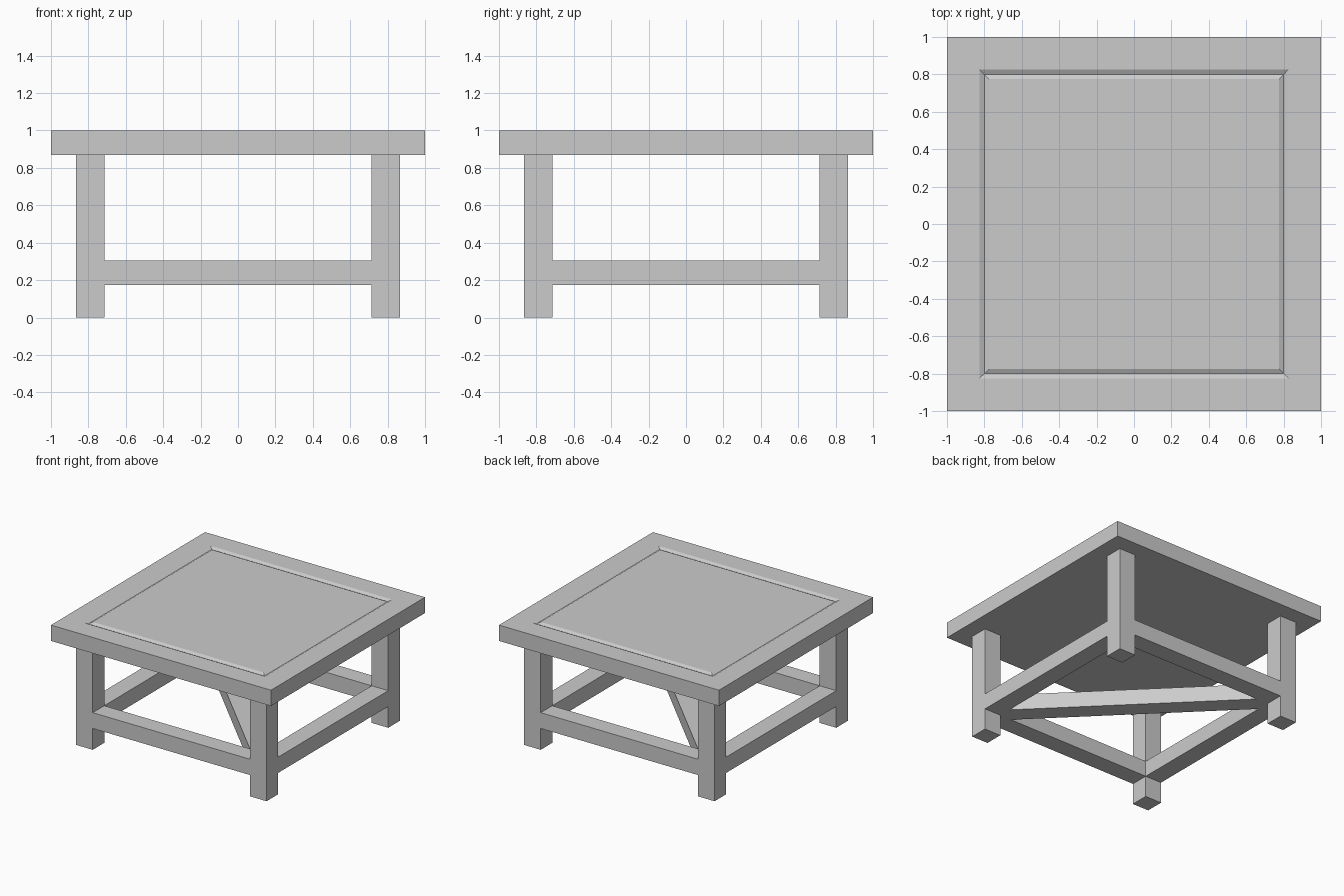
import bpy, bmesh

if "Cube" in bpy.data.objects:
    bpy.data.objects.remove(bpy.data.objects["Cube"])

LEG_IN, LEG_OUT = 0.715, 0.865     # inner and outer faces of the legs
RAIL_Z0, RAIL_Z1 = 0.175, 0.305    # stretcher bottom and top
TOP_Z = 0.87                       # underside of the table top


def finish(name, bm):
    bmesh.ops.recalc_face_normals(bm, faces=bm.faces)
    mesh = bpy.data.meshes.new(name)
    bm.to_mesh(mesh)
    bm.free()
    obj = bpy.data.objects.new(name, mesh)
    bpy.context.collection.objects.link(obj)
    return obj


def loft(name, rings):
    """Closed solid skinned through equal-length rings of points."""
    bm = bmesh.new()
    loops = [[bm.verts.new(p) for p in ring] for ring in rings]
    for a, b in zip(loops, loops[1:]):
        for i in range(len(a)):
            j = (i + 1) % len(a)
            bm.faces.new((a[i], a[j], b[j], b[i]))
    bm.faces.new(loops[0])
    bm.faces.new(loops[-1])
    return finish(name, bm)


def prism(name, outline, z0, z1):
    return loft(name, [[(x, y, z) for x, y in outline] for z in (z0, z1)])


def rect(x0, x1, y0, y1):
    return [(x0, y0), (x1, y0), (x1, y1), (x0, y1)]


def square(r, z):
    return [(x, y, z) for x, y in rect(-r, r, -r, r)]


# Table top with a shallow V groove around the centre panel
profile = [(1, TOP_Z), (1, 1), (0.825, 1), (0.8, 0.987), (0.775, 1)]
loft("table_top", [square(r, z) for r, z in profile])

# Four square legs
for sx, side in ((-1, "left"), (1, "right")):
    for sy, end in ((-1, "front"), (1, "back")):
        xs = sorted((sx * LEG_IN, sx * LEG_OUT))
        ys = sorted((sy * LEG_IN, sy * LEG_OUT))
        prism(f"{end}_{side}_leg", rect(*xs, *ys), 0, TOP_Z)

# Stretchers, flush with the legs on all four sides
for s, end, side in ((-1, "front", "left"), (1, "back", "right")):
    a, b = sorted((s * LEG_IN, s * LEG_OUT))
    prism(f"{end}_stretcher", rect(-LEG_IN, LEG_IN, a, b), RAIL_Z0, RAIL_Z1)
    prism(f"{side}_stretcher", rect(a, b, -LEG_IN, LEG_IN), RAIL_Z0, RAIL_Z1)

# Diagonal brace from the front right leg to the back left leg
s, d = LEG_IN, 0.106
prism("diagonal_brace",
      [(s, -s), (s, d - s), (d - s, s), (-s, s), (-s, s - d), (s - d, -s)],
      RAIL_Z0, RAIL_Z1)
